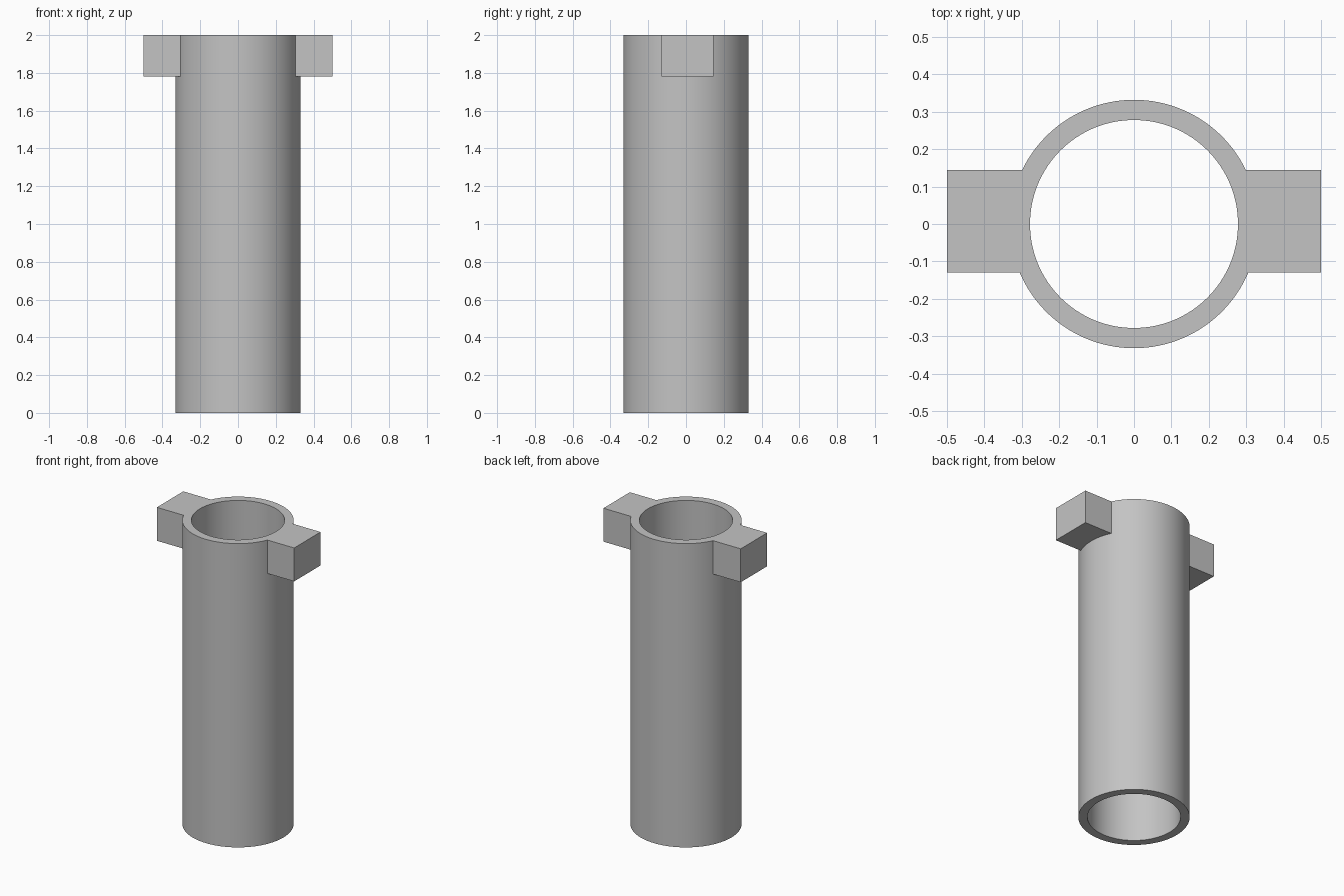
import bpy
import bmesh
import math

cube = bpy.data.objects.get("Cube")
if cube:
    bpy.data.objects.remove(cube, do_unlink=True)

HEIGHT = 2.0
OUTER, INNER = 0.332, 0.278
SEGMENTS = 128

# One plain grey for every part
GREY = (0.55, 0.55, 0.55, 1.0)
grey = bpy.data.materials.new("plain grey")
grey.use_nodes = True
grey.diffuse_color = GREY
grey.node_tree.nodes["Principled BSDF"].inputs["Base Color"].default_value = GREY


def add_object(name, bm):
    mesh = bpy.data.meshes.new(name)
    bmesh.ops.recalc_face_normals(bm, faces=bm.faces)
    bm.to_mesh(mesh)
    bm.free()
    mesh.materials.append(grey)
    obj = bpy.data.objects.new(name, mesh)
    bpy.context.collection.objects.link(obj)
    return obj


# Open tube: spin the wall's rectangular section about the z axis
bm = bmesh.new()
section = [(INNER, 0), (OUTER, 0), (OUTER, HEIGHT), (INNER, HEIGHT)]
verts = [bm.verts.new((r, 0, z)) for r, z in section]
edges = [bm.edges.new((verts[i], verts[(i + 1) % 4])) for i in range(4)]
bmesh.ops.spin(bm, geom=verts + edges, cent=(0, 0, 0), axis=(0, 0, 1),
               angle=math.tau, steps=SEGMENTS)
bmesh.ops.remove_doubles(bm, verts=bm.verts, dist=0.0001)
tube = add_object("tube", bm)

bpy.ops.object.select_all(action="DESELECT")
tube.select_set(True)
bpy.context.view_layer.objects.active = tube
bpy.ops.object.shade_smooth_by_angle(angle=math.radians(30))


# Side lugs: blocks flush with the rim, rooted inside the tube wall
def add_lug(name, side):
    x_in, x_out = 0.288, 0.5
    y_front, y_back = -0.13, 0.145
    z_low = 1.78
    bm = bmesh.new()
    bmesh.ops.create_cube(bm, size=1)
    bmesh.ops.scale(bm, verts=bm.verts,
                    vec=(x_out - x_in, y_back - y_front, HEIGHT - z_low))
    bmesh.ops.translate(bm, verts=bm.verts,
                        vec=(side * (x_in + x_out) / 2,
                             (y_front + y_back) / 2,
                             (HEIGHT + z_low) / 2))
    add_object(name, bm)


add_lug("left_lug", 1)
add_lug("right_lug", -1)
